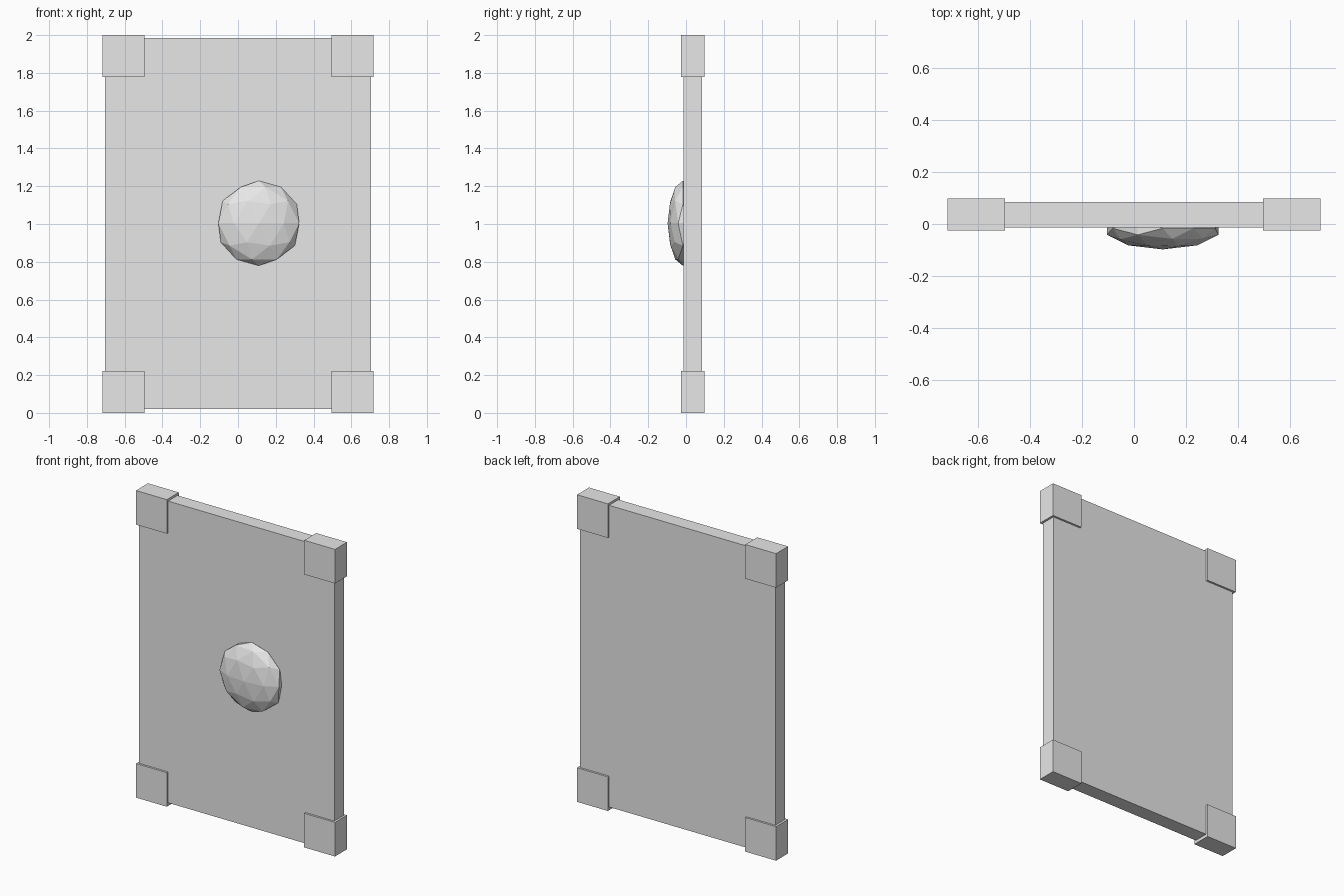
import bpy

cube = bpy.data.objects.get("Cube")
if cube:
    bpy.data.objects.remove(cube, do_unlink=True)

# Single plain grey material
grey = bpy.data.materials.new("light_grey")
grey.use_nodes = True
colour = (0.8, 0.8, 0.8, 1.0)
grey.diffuse_color = colour
grey.node_tree.nodes["Principled BSDF"].inputs["Base Color"].default_value = colour


def finish(name, scale):
    obj = bpy.context.object
    obj.name = name
    obj.scale = scale
    bpy.ops.object.transform_apply(location=False, rotation=False, scale=True)
    obj.data.materials.append(grey)
    return obj


def box(name, centre, size):
    bpy.ops.mesh.primitive_cube_add(size=1, location=centre)
    return finish(name, size)


DEPTH_CENTRE = 0.036

# Main slab
box("panel", (0, DEPTH_CENTRE, 1.003), (1.406, 0.097, 1.965))

# Four blocks wrapped round the corners
BLOCK = 0.222
for side, x in (("right", -1), ("left", 1)):
    for level, z in (("bottom", BLOCK / 2), ("top", 2 - BLOCK / 2)):
        box(f"{level}_{side}_corner", (x * (0.717 - BLOCK / 2), DEPTH_CENTRE, z),
            (BLOCK, 0.123, BLOCK))

# Flattened faceted knob, half sunk into the front
bpy.ops.mesh.primitive_ico_sphere_add(subdivisions=2, radius=1, location=(0.11, -0.0165, 1.004))
finish("front_knob", (0.225, 0.081, 0.225))
